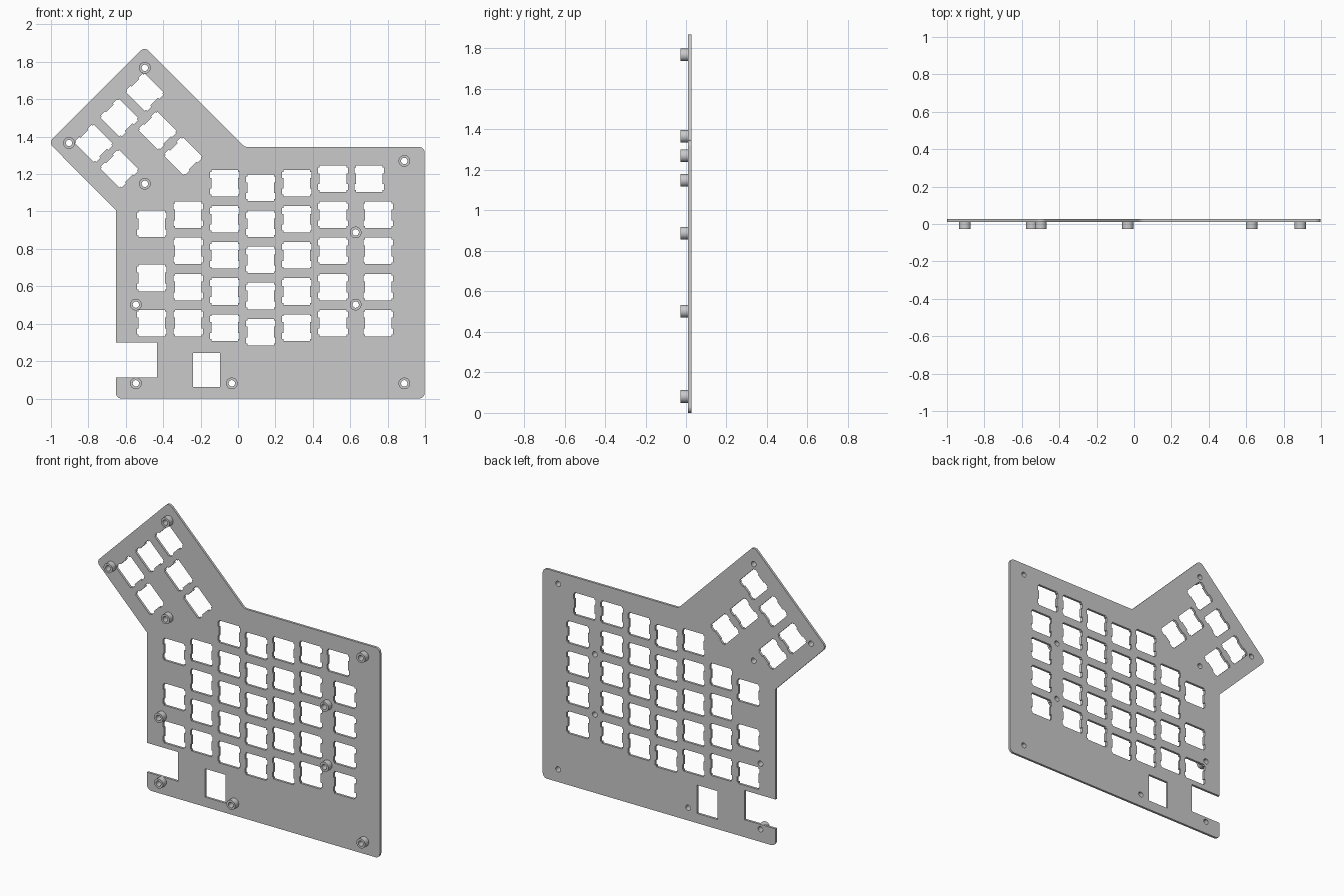
import bpy, bmesh
from math import cos, sin, tan, pi, radians
from mathutils import Vector, Matrix

cube = bpy.data.objects.get("Cube")
if cube:
    bpy.data.objects.remove(cube)

grey = bpy.data.materials.new("plate_grey")
grey.use_nodes = True
GREY = (0.59, 0.59, 0.59, 1)
grey.diffuse_color = GREY
grey.node_tree.nodes["Principled BSDF"].inputs["Base Color"].default_value = GREY

PITCH = 0.193          # key spacing
BACK, FACE, TIP = 0.026, 0.011, -0.026   # depths along y


def circle(centre, radius, count=32):
    return [(centre[0] + radius * cos(2 * pi * i / count),
             centre[1] + radius * sin(2 * pi * i / count)) for i in range(count)]


def rounded(points, steps=6):
    """Outline from (x, z, corner radius) entries."""
    out = []
    for i, (x, z, r) in enumerate(points):
        p = Vector((x, z))
        if not r:
            out.append(p)
            continue
        a = (Vector(points[i - 1][:2]) - p).normalized()
        b = (Vector(points[(i + 1) % len(points)][:2]) - p).normalized()
        half = a.angle(b) / 2
        centre = p + (a + b).normalized() * r / sin(half)
        start = p + a * r / tan(half) - centre
        end = p + b * r / tan(half) - centre
        for k in range(steps + 1):
            out.append(centre + start.lerp(end, k / steps).normalized() * r)
    return out


def switch_hole(x, z, angle=0):
    """Square hole with two clip notches on each side."""
    h, w, low, high = 0.071, 0.079, 0.029, 0.061
    quarter = [(h, 0), (h, low), (w, low), (w, high), (h, high), (h, h)]
    top = quarter + [(-px, pz) for px, pz in reversed(quarter)]
    ring = top + [(px, -pz) for px, pz in reversed(top[1:-1])]
    turn = Matrix.Rotation(radians(angle), 2)
    return [turn @ Vector(p) + Vector((x, z)) for p in ring]


def slab(name, loops, y0, y1):
    """Filled flat profile with holes, standing in the xz plane."""
    curve = bpy.data.curves.new(name + "_profile", "CURVE")
    curve.dimensions = "2D"
    curve.fill_mode = "BOTH"
    curve.extrude = abs(y1 - y0) / 2
    for loop in loops:
        spline = curve.splines.new("POLY")
        spline.points.add(len(loop) - 1)
        for point, (x, z) in zip(spline.points, loop):
            point.co = (x, z, 0, 1)
        spline.use_cyclic_u = True
    temp = bpy.data.objects.new(name + "_profile", curve)
    bpy.context.collection.objects.link(temp)
    bpy.context.view_layer.update()
    mesh = bpy.data.meshes.new_from_object(
        temp.evaluated_get(bpy.context.evaluated_depsgraph_get()))
    bpy.data.objects.remove(temp)
    mesh.name = name
    mesh.transform(Matrix.Translation((0, (y0 + y1) / 2, 0)) @ Matrix.Rotation(pi / 2, 4, "X"))
    bm = bmesh.new()
    bm.from_mesh(mesh)
    bmesh.ops.remove_doubles(bm, verts=bm.verts, dist=0.00005)
    bmesh.ops.recalc_face_normals(bm, faces=bm.faces)
    for face in bm.faces:
        face.smooth = False
    bm.to_mesh(mesh)
    bm.free()
    mesh.materials.clear()
    mesh.materials.append(grey)
    obj = bpy.data.objects.new(name, mesh)
    bpy.context.collection.objects.link(obj)
    return obj


# Plate outline with the angled thumb wing and the side notch
outline = rounded([
    (-0.653, 0, 0.03), (0.998, 0, 0.03), (0.998, 1.345, 0.03), (0.036, 1.345, 0.04),
    (-0.499, 1.881, 0.03), (-1.012, 1.368, 0.03), (-0.653, 1.007, 0),
    (-0.653, 0.300, 0), (-0.434, 0.300, 0), (-0.434, 0.112, 0), (-0.653, 0.112, 0)])

# Main key columns: x, lowest z, row numbers
columns = [
    (-0.460, 0.403, (0, 1.25, 2.75)),
    (-0.266, 0.403, range(4)),
    (-0.072, 0.379, range(5)),
    (0.121, 0.355, range(5)),
    (0.315, 0.379, range(5)),
    (0.508, 0.403, range(5)),
    (0.701, 0.403, (4,)),
    (0.749, 0.403, range(4))]
holes = [switch_hole(x, z + PITCH * row) for x, z, rows in columns for row in rows]

# Thumb cluster on a grid turned by 45 degrees
step = PITCH * cos(pi / 4)
for along, across in [(0, 0), (1, 0), (2, 0), (2, 1), (0.5, 1), (0.5, 2)]:
    holes.append(switch_hole(-0.498 + step * (across - along),
                             1.637 - step * (across + along), -45))

# Rectangular window at the bottom
holes.append([(-0.241, 0.062), (-0.097, 0.062), (-0.097, 0.244), (-0.241, 0.244)])

# Screw positions
screws = [(-0.498, 1.768), (-0.904, 1.366), (-0.498, 1.148), (0.889, 1.270),
          (0.629, 0.888), (0.629, 0.502), (-0.546, 0.502),
          (-0.546, 0.081), (-0.033, 0.081), (0.889, 0.081)]
BORE = 0.017
holes += [circle(s, BORE) for s in screws]

slab("switch_plate", [outline] + holes, FACE, BACK)

# Hollow spacers on the front of the plate
for i, s in enumerate(screws):
    spacer = slab(f"spacer_{i + 1}", [circle(s, 0.031), circle(s, BORE)], TIP, FACE)
    bpy.ops.object.select_all(action="DESELECT")
    spacer.select_set(True)
    bpy.context.view_layer.objects.active = spacer
    bpy.ops.object.shade_smooth_by_angle(angle=radians(30))
